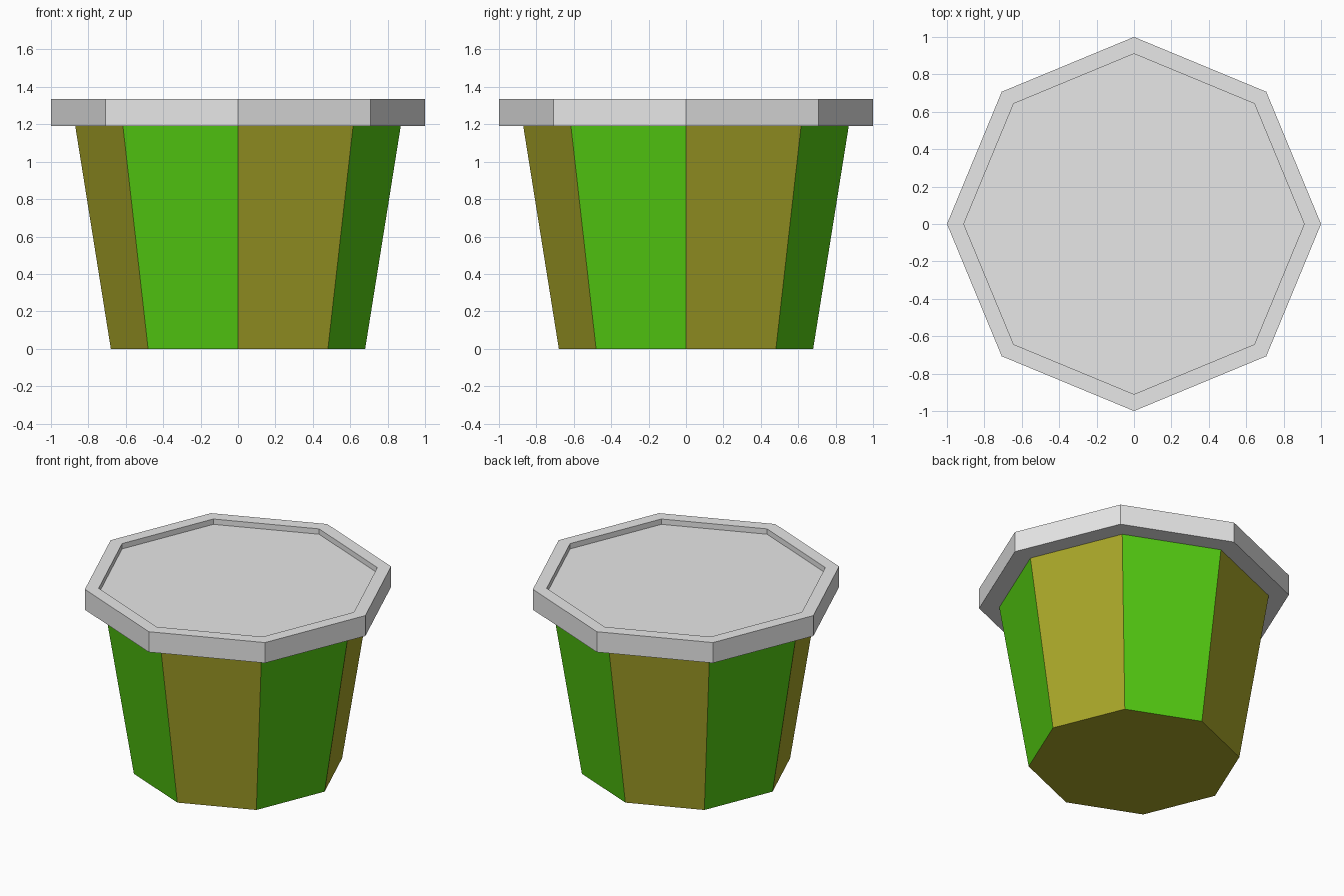
import bpy
import bmesh
from math import cos, sin, pi

SIDES = 8

cube = bpy.data.objects.get("Cube")
if cube:
    bpy.data.objects.remove(cube, do_unlink=True)


def material(name, rgb):
    mat = bpy.data.materials.new(name)
    mat.use_nodes = True
    colour = (*rgb, 1.0)
    mat.diffuse_color = colour
    mat.node_tree.nodes["Principled BSDF"].inputs["Base Color"].default_value = colour
    return mat


def lathe(name, profile, materials):
    """Sweep a (radius, height) profile into a closed octagonal solid."""
    bm = bmesh.new()
    rings = []
    for radius, height in profile:
        rings.append([bm.verts.new((radius * cos(2 * pi * k / SIDES),
                                    radius * sin(2 * pi * k / SIDES), height))
                      for k in range(SIDES)])
    # Side panels cycle through the materials around the axis
    for low, high in zip(rings, rings[1:]):
        for k in range(SIDES):
            n = (k + 1) % SIDES
            face = bm.faces.new((low[k], low[n], high[n], high[k]))
            face.material_index = k % len(materials)
    # End caps
    bm.faces.new(rings[0][::-1])
    bm.faces.new(rings[-1])
    mesh = bpy.data.meshes.new(name)
    bm.to_mesh(mesh)
    bm.free()
    for mat in materials:
        mesh.materials.append(mat)
    obj = bpy.data.objects.new(name, mesh)
    bpy.context.collection.objects.link(obj)
    return obj


olive = material("olive", (0.40, 0.385, 0.022))
green = material("bright green", (0.09, 0.61, 0.006))
grey = material("light grey", (0.80, 0.80, 0.80))

# Tapered cup with alternating panels and an olive base
lathe("cup_body", [(0.68, 0), (0.87, 1.19)], [olive, green])

# Overhanging lid with a shallow recess inside the raised rim
lathe("lid", [(1.0, 1.19), (1.0, 1.335), (0.91, 1.335), (0.91, 1.297)], [grey])
